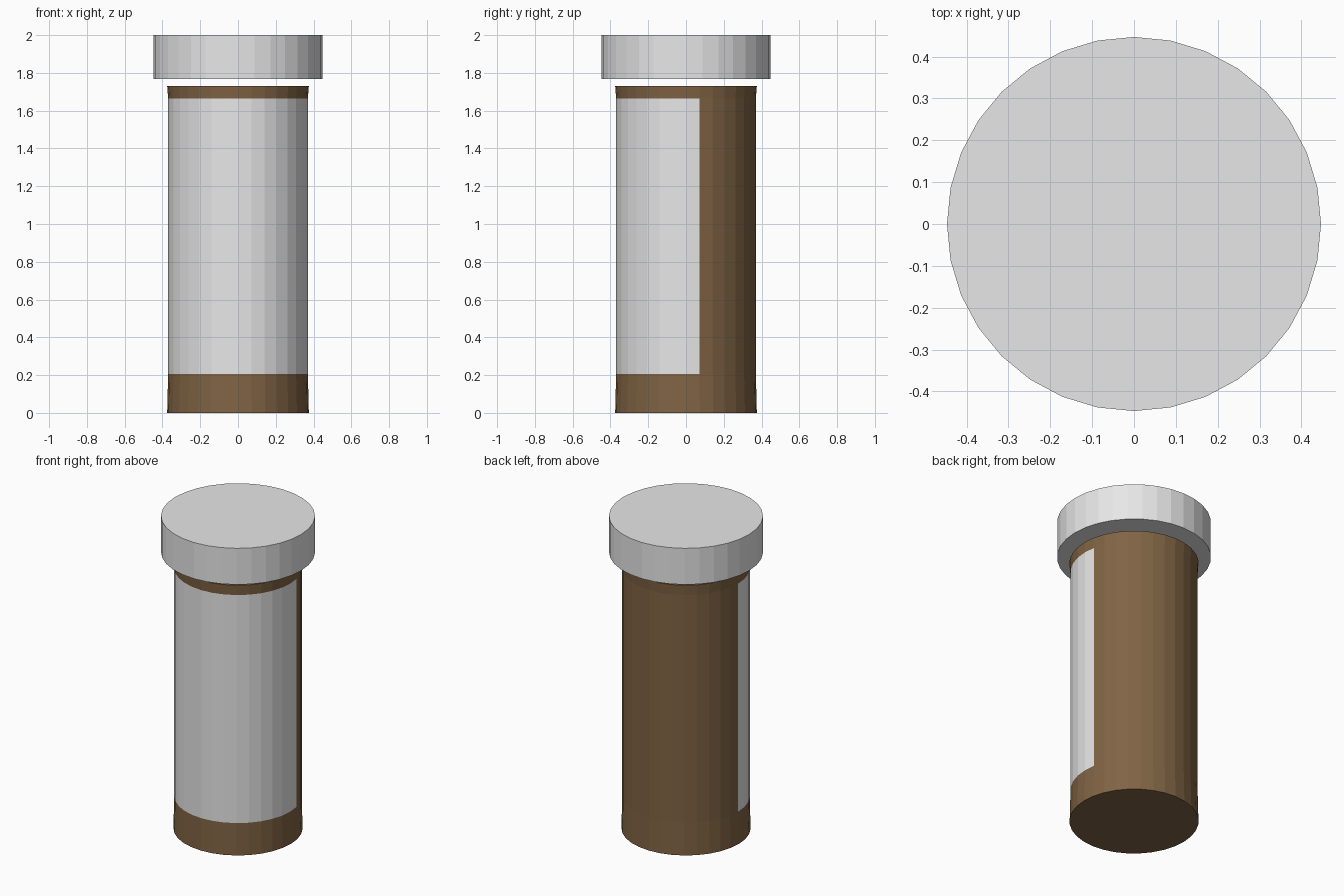
import bpy, bmesh, math

if "Cube" in bpy.data.objects:
    bpy.data.objects.remove(bpy.data.objects["Cube"])

SIDES = 32


def material(name, rgb):
    m = bpy.data.materials.new(name)
    m.diffuse_color = (*rgb, 1.0)
    m.use_nodes = True
    m.node_tree.nodes["Principled BSDF"].inputs["Base Color"].default_value = m.diffuse_color
    return m


brown = material("brown_plastic", (0.217, 0.127, 0.058))
white = material("off_white", (0.8, 0.8, 0.8))


def lathe(name, profile, mats):
    """Closed flat-shaded solid turned from (radius, height) points."""
    bm = bmesh.new()
    step = 2 * math.pi / SIDES
    rings = [[bm.verts.new((r * math.cos(i * step), r * math.sin(i * step), z))
              for i in range(SIDES)] for r, z in profile]
    for low, high in zip(rings, rings[1:]):
        for i in range(SIDES):
            j = (i + 1) % SIDES
            bm.faces.new((low[i], low[j], high[j], high[i]))
    bm.faces.new(rings[0][::-1])
    bm.faces.new(rings[-1])
    mesh = bpy.data.meshes.new(name)
    bm.to_mesh(mesh)
    bm.free()
    for m in mats:
        mesh.materials.append(m)
    obj = bpy.data.objects.new(name, mesh)
    bpy.context.collection.objects.link(obj)
    return obj


# Bottle body, slightly flared at the base and the rim
body = lathe("bottle_body",
             [(0.375, 0), (0.37, 0.205), (0.37, 1.665), (0.375, 1.73)],
             [brown, white])

# Wrapped label: middle band of faces on the front half plus one column
for face in body.data.polygons:
    c = face.center
    angle = math.degrees(math.atan2(c.y, c.x))
    if 0.3 < c.z < 1.6 and -180 < angle < 11.25:
        face.material_index = 1

# Wide cap floating just above the rim
lathe("cap", [(0.447, 1.768), (0.447, 2.0)], [white])
